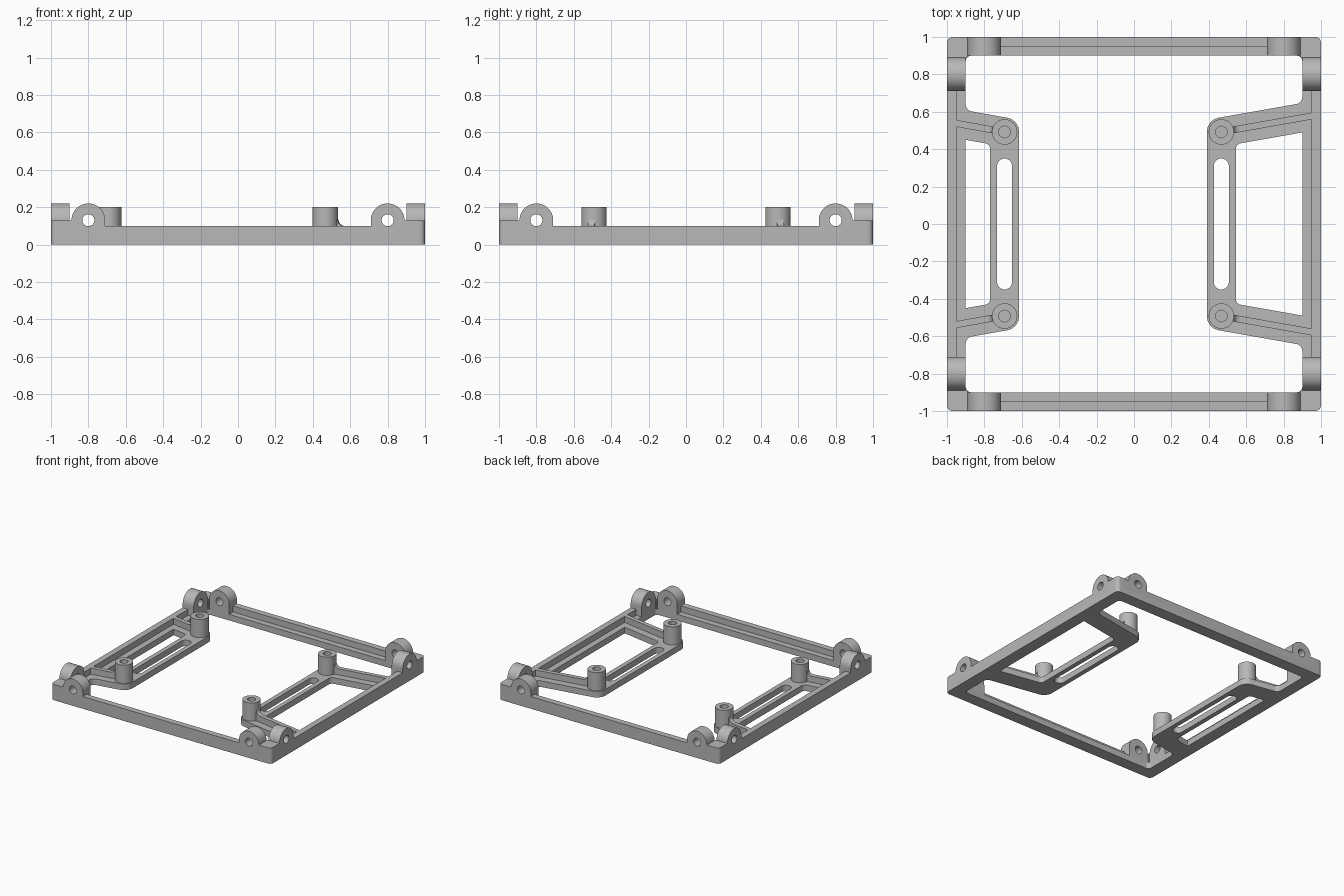
import bpy, bmesh, math
from mathutils import Vector, Matrix

cube = bpy.data.objects.get("Cube")
if cube:
    bpy.data.objects.remove(cube, do_unlink=True)

grey = bpy.data.materials.new("plain grey")
grey.use_nodes = True
colour = (0.48, 0.48, 0.48, 1)
grey.diffuse_color = colour
grey.node_tree.nodes["Principled BSDF"].inputs["Base Color"].default_value = colour

BAR, FLOOR, RIM = 0.1, 0.05, 0.1        # bar width, plate height, rim height
POST_Y, HALF = 0.492, 0.0775            # post position, half width of the arms
SLOPE = math.radians(10)
SIDES = (("right", -1, 0.692), ("left", 1, 0.467))   # name, x sign, post distance


def rounded(points, steps=8):
    """Closed outline from (x, y, radius) corners."""
    out = []
    for i, (x, y, r) in enumerate(points):
        p = Vector((x, y))
        if r == 0:
            out.append(p)
            continue
        u = (Vector(points[i - 1][:2]) - p).normalized()
        v = (Vector(points[(i + 1) % len(points)][:2]) - p).normalized()
        theta = u.angle(v)
        t = r / math.tan(theta / 2)
        c = p + (u + v).normalized() * r / math.sin(theta / 2)
        a, b, phi = p + u * t - c, p + v * t - c, math.pi - theta
        for k in range(steps + 1):
            f = k / steps
            out.append(c + (a * math.sin((1 - f) * phi) + b * math.sin(f * phi)) / math.sin(phi))
    return out


def box(x0, x1, y0, y1, r=0):
    return rounded([(x0, y0, r), (x1, y0, r), (x1, y1, r), (x0, y1, r)])


def arc(cx, cy, r, start=0, sweep=2 * math.pi, n=40, closed=True):
    count = n if closed else n + 1
    return [Vector((cx + r * math.cos(start + sweep * k / n),
                    cy + r * math.sin(start + sweep * k / n))) for k in range(count)]


def slab(name, loops, low, high, matrix=Matrix()):
    """Extrude outlines (later ones are holes) from low to high."""
    curve = bpy.data.curves.new(name, "CURVE")
    curve.dimensions = "2D"
    curve.fill_mode = "BOTH"
    curve.extrude = (high - low) / 2
    for loop in loops:
        spline = curve.splines.new("POLY")
        spline.points.add(len(loop) - 1)
        for point, co in zip(spline.points, loop):
            point.co = (co[0], co[1], 0, 1)
        spline.use_cyclic_u = True
    temp = bpy.data.objects.new(name + "_outline", curve)
    bpy.context.collection.objects.link(temp)
    mesh = bpy.data.meshes.new_from_object(
        temp.evaluated_get(bpy.context.evaluated_depsgraph_get()))
    bpy.data.objects.remove(temp, do_unlink=True)
    bpy.data.curves.remove(curve)
    bm = bmesh.new()
    bm.from_mesh(mesh)
    bmesh.ops.remove_doubles(bm, verts=bm.verts, dist=0.0001)
    bm.transform(matrix @ Matrix.Translation((0, 0, (low + high) / 2)))
    bmesh.ops.recalc_face_normals(bm, faces=bm.faces)
    bm.to_mesh(mesh)
    bm.free()
    mesh.name = name
    mesh.materials.clear()
    mesh.materials.append(grey)
    obj = bpy.data.objects.new(name, mesh)
    bpy.context.collection.objects.link(obj)
    bpy.ops.object.select_all(action="DESELECT")
    obj.select_set(True)
    bpy.context.view_layer.objects.active = obj
    bpy.ops.object.shade_smooth_by_angle(angle=math.radians(35))
    return obj


# Base plate: outer frame, centre opening around both brackets, side openings, slots
inner = 1 - BAR
reach = HALF / math.cos(SLOPE)
centre, holes = [], []
for name, s, px in SIDES:
    def edge(x, offset):
        return POST_Y + offset + (x - px) * math.tan(SLOPE)
    tip, root = px - HALF, px + HALF
    half = [(s * inner, inner, 0.03), (s * inner, edge(inner, reach), 0.04),
            (s * tip, edge(tip, reach), HALF)]
    side = half + [(x, -y, r) for x, y, r in reversed(half)]
    centre += side if s < 0 else side[::-1]
    hole = [(s * inner, edge(inner, -reach), 0), (s * root, edge(root, -reach), 0.03)]
    holes.append(rounded(hole + [(x, -y, r) for x, y, r in reversed(hole)]))
    holes.append(box(s * px - 0.04, s * px + 0.04, -0.35, 0.35, 0.0398))
slab("base_plate", [box(-1, 1, -1, 1, 0.03), rounded(centre)] + holes, 0, FLOOR)

# Outer rims, corner blocks and hinge lugs, repeated round the four sides
LUG_X, LUG_Z, LUG_R = 0.8, 0.13, 0.09
stand = Matrix.Rotation(math.pi / 2, 4, "X")       # outline up, extrude towards -y
for i, side in enumerate(("front", "left", "back", "right")):
    turn = Matrix.Rotation(i * math.pi / 2, 4, "Z")
    end = LUG_X - LUG_R
    slab(side + "_rim", [box(-end, end, -1, -0.95)], FLOOR, RIM, turn)
    near = LUG_X + LUG_R
    block = [(near, -1, 0), (1, -1, 0.03), (1, -near, 0), (near, -near, 0)]
    slab(side + "_corner_block", [rounded(block)], FLOOR, LUG_Z, turn)
    for label, x in (("a", -LUG_X), ("b", LUG_X)):
        profile = [(x - LUG_R, FLOOR), (x + LUG_R, FLOOR)]
        profile += arc(x, LUG_Z, LUG_R, 0, math.pi, 24, False)
        slab(f"{side}_lug_{label}", [profile, arc(x, LUG_Z, 0.032)],
             inner, 1, turn @ stand)

# Posts with screw holes, and the ribs that run from them to the rim
POST_R = 0.068
for name, s, px in SIDES:
    for where, t in (("front", -1), ("back", 1)):
        place = Matrix.Translation((s * px, t * POST_Y, 0))
        slab(f"{name}_{where}_post", [arc(0, 0, POST_R), arc(0, 0, 0.031)],
             FLOOR, 0.2, place)
        length = (0.955 - px) / math.cos(SLOPE)
        fillet = arc(POST_R + 0.035, RIM + 0.035, 0.035, math.pi, math.pi / 2, 8, False)
        profile = [(0.055, FLOOR), (length, FLOOR), (length, RIM)]
        profile += fillet[::-1] + [(0.055, RIM + 0.035)]
        heading = math.atan2(t * math.sin(SLOPE), s * math.cos(SLOPE))
        slab(f"{name}_{where}_rib", [profile], -0.018, 0.018,
             place @ Matrix.Rotation(heading, 4, "Z") @ stand)
